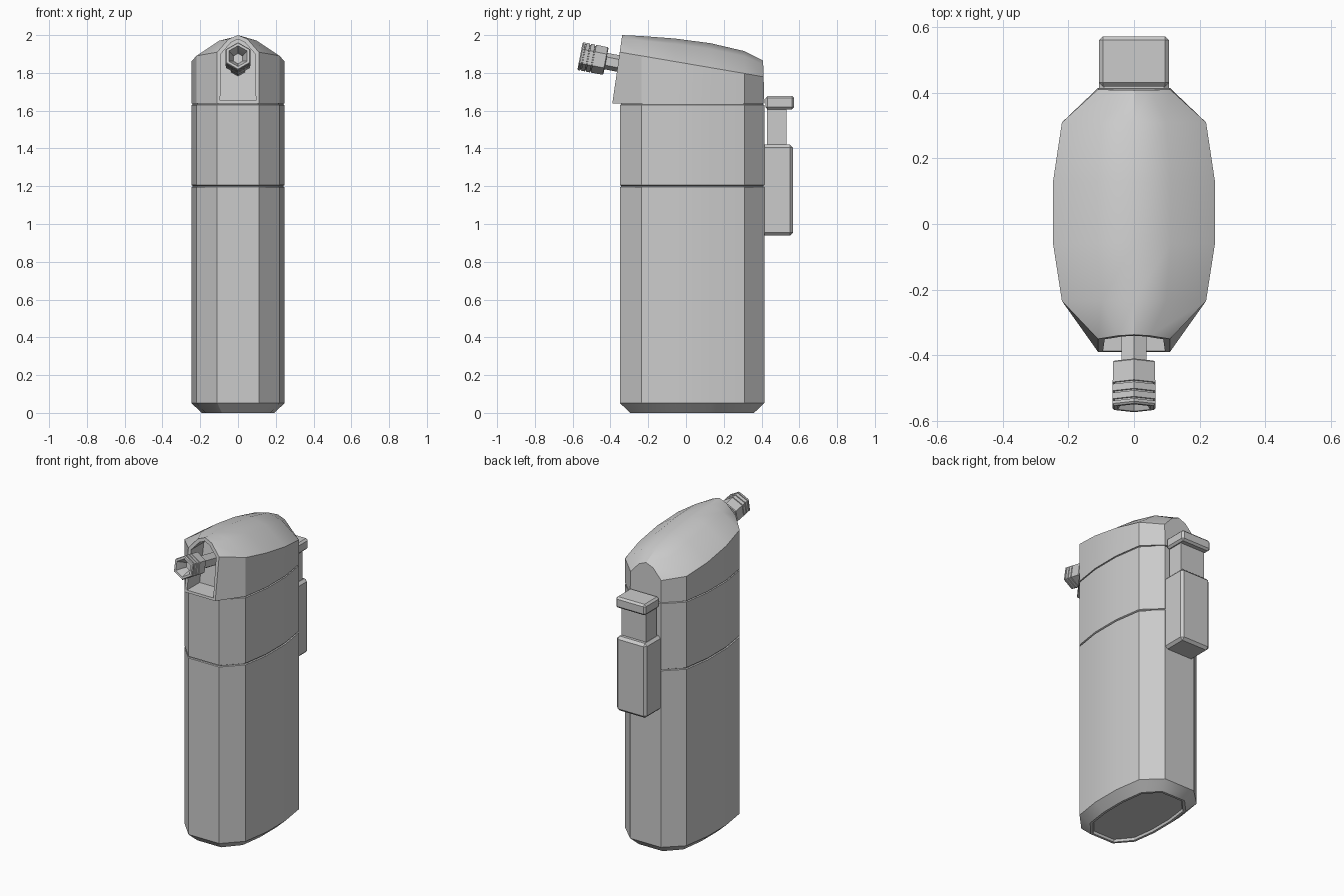
import bpy, bmesh, math
from mathutils import Vector

if "Cube" in bpy.data.objects:
    bpy.data.objects.remove(bpy.data.objects["Cube"])

# Half outline of the case, front to back: (half width, y)
OUTLINE = [(0.11, -0.35), (0.22, -0.235), (0.247, -0.06),
           (0.247, 0.13), (0.22, 0.31), (0.11, 0.415)]
MID_Y, HALF_X, HALF_Y = 0.0325, 0.247, 0.3825


def finish(name, bm, angle=30):
    bmesh.ops.recalc_face_normals(bm, faces=bm.faces[:])
    mesh = bpy.data.meshes.new(name)
    bm.to_mesh(mesh)
    bm.free()
    obj = bpy.data.objects.new(name, mesh)
    bpy.context.collection.objects.link(obj)
    bpy.ops.object.select_all(action='DESELECT')
    obj.select_set(True)
    bpy.context.view_layer.objects.active = obj
    bpy.ops.object.shade_smooth_by_angle(angle=math.radians(angle))
    return obj


def bridge(bm, rings, closed=True):
    for a, b in zip(rings, rings[1:]):
        n = len(a)
        for i in range(n if closed else n - 1):
            j = (i + 1) % n
            bm.faces.new((a[i], a[j], b[j], b[i]))


def case_part(name, levels):
    """Stack of case outlines: levels are (z, inset)."""
    bm = bmesh.new()
    loop = OUTLINE + [(-x, y) for x, y in reversed(OUTLINE)]
    rings = []
    for z, inset in levels:
        sx, sy = 1 - inset / HALF_X, 1 - inset / HALF_Y
        rings.append([bm.verts.new((x * sx, MID_Y + (y - MID_Y) * sy, z)) for x, y in loop])
    bridge(bm, rings)
    bm.faces.new(rings[0])
    bm.faces.new(rings[-1])
    return finish(name, bm)


def box(name, lo, hi, bevel=0.0):
    bm = bmesh.new()
    bmesh.ops.create_cube(bm, size=1)
    for v in bm.verts:
        v.co = [l + (c + 0.5) * (h - l) for c, l, h in zip(v.co, lo, hi)]
    if bevel:
        bmesh.ops.bevel(bm, geom=bm.edges[:], offset=bevel, segments=1, affect='EDGES')
    return finish(name, bm)


# Lower case with chamfered foot, recessed base and narrow seam at the top
case_part("lower_case", [(0.015, 0.075), (0.0, 0.07), (0.0, 0.055), (0.052, 0.0),
                         (1.195, 0.0), (1.198, 0.007), (1.202, 0.007)])
# Upper case band between the two seams
case_part("upper_case", [(1.2, 0.007), (1.202, 0.007), (1.206, 0.0),
                         (1.63, 0.0), (1.633, 0.007), (1.642, 0.007)])

# Head with arched crown and leaning front
HEAD_Z = 1.638
CROWN = [2.0, 1.995, 1.982, 1.957, 1.915, 1.865]
bm = bmesh.new()
sections = []
for k, ((w, y), top) in enumerate(zip(OUTLINE, CROWN)):
    rim = 1.85 - 0.171 * y
    mid = rim + 0.77 * (top - rim)
    pts = [(-w, HEAD_Z), (-w, rim), (-0.45 * w, mid), (0, top),
           (0.45 * w, mid), (w, rim), (w, HEAD_Z)]
    ring = []
    for x, z in pts:
        yy = y
        if k == 0:
            yy = -0.39 + 0.144 * (z - HEAD_Z)
        if k == 5:
            yy = 0.415 - 0.03 * (z - HEAD_Z)
        ring.append(bm.verts.new((x, yy, z)))
    sections.append(ring)
bridge(bm, sections, closed=False)
front = bm.faces.new(sections[0])
bm.faces.new(sections[-1])
bm.faces.new([s[0] for s in sections] + [s[-1] for s in reversed(sections)])
bmesh.ops.recalc_face_normals(bm, faces=bm.faces[:])
# Deep arched opening in the front
bmesh.ops.inset_region(bm, faces=[front], thickness=0.022)
hole = bmesh.ops.extrude_face_region(bm, geom=[front])
bmesh.ops.translate(bm, vec=(0, 0.13, 0),
                    verts=[g for g in hole["geom"] if isinstance(g, bmesh.types.BMVert)])
if front.is_valid:
    bmesh.ops.delete(bm, geom=[front], context='FACES')
finish("head", bm)

# Six-sided nozzle tilted upward: (distance back from tip, radius)
profile = [(0.07, 0.028), (0.02, 0.046), (0.0, 0.056), (0.0, 0.07), (0.006, 0.075)]
for t in (0.018, 0.043, 0.070):
    profile += [(t - 0.003, 0.075), (t - 0.002, 0.069), (t + 0.002, 0.069), (t + 0.003, 0.075)]
profile += [(0.136, 0.074), (0.14, 0.069), (0.14, 0.044), (0.33, 0.044)]
tilt = math.radians(11)
back = Vector((0, math.cos(tilt), -math.sin(tilt)))
up = Vector((0, math.sin(tilt), math.cos(tilt)))
tip = Vector((0, -0.561, 1.889))
bm = bmesh.new()
rings = []
for t, r in profile:
    ring = []
    for k in range(6):
        a = k * math.pi / 3
        side = Vector((r * math.sin(a), 0, 0))
        ring.append(bm.verts.new(tip + back * t + side + up * (r * math.cos(a))))
    rings.append(ring)
bridge(bm, rings)
bm.faces.new(rings[0])
bm.faces.new(rings[-1])
finish("nozzle", bm)

# Push button on the back: housing, stem and cap
box("button_housing", (-0.107, 0.39, 0.938), (0.107, 0.567, 1.42), 0.016)
box("button_stem", (-0.088, 0.43, 1.40), (0.088, 0.533, 1.62))
box("button_cap", (-0.107, 0.42, 1.607), (0.107, 0.573, 1.678), 0.012)
